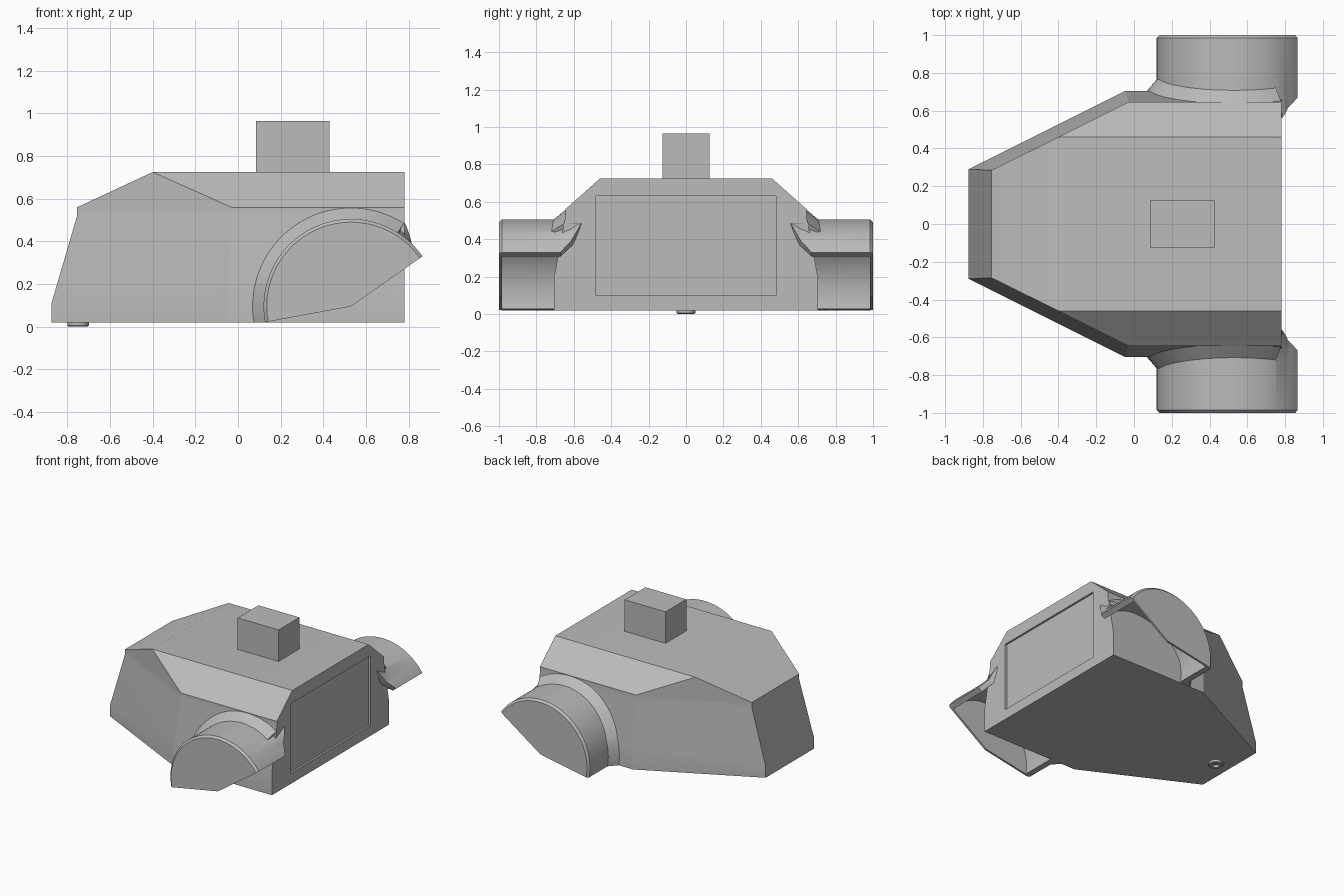
import bpy, bmesh, math

cube = bpy.data.objects.get("Cube")
if cube:
    bpy.data.objects.remove(cube, do_unlink=True)

grey = bpy.data.materials.new("plain grey")
grey.use_nodes = True
grey.diffuse_color = (0.5, 0.5, 0.5, 1)
grey.node_tree.nodes["Principled BSDF"].inputs["Base Color"].default_value = (0.5, 0.5, 0.5, 1)


def finish(name, bm, smooth=True):
    bmesh.ops.remove_doubles(bm, verts=bm.verts, dist=0.0005)
    bmesh.ops.recalc_face_normals(bm, faces=bm.faces)
    mesh = bpy.data.meshes.new(name)
    bm.to_mesh(mesh)
    bm.free()
    mesh.materials.append(grey)
    ob = bpy.data.objects.new(name, mesh)
    bpy.context.collection.objects.link(ob)
    if smooth:
        bpy.ops.object.select_all(action='DESELECT')
        bpy.context.view_layer.objects.active = ob
        ob.select_set(True)
        bpy.ops.object.shade_smooth_by_angle(angle=math.radians(25))
    return ob


def box(name, low, high):
    bm = bmesh.new()
    bmesh.ops.create_cube(bm, size=1)
    for v in bm.verts:
        v.co = [(a + b) / 2 + c * (b - a) for a, b, c in zip(low, high, v.co)]
    return finish(name, bm, False)


def bridge(bm, a, b):
    n = len(a)
    for i in range(n):
        j = (i + 1) % n
        bm.faces.new((a[i], a[j], b[j], b[i]))


# Body shell: stacked outlines of nose, shoulder and back corners
bm = bmesh.new()
lower = ((-0.875, 0.29), (-0.045, 0.705), (0.78, 0.705))
upper = ((-0.755, 0.285), (-0.03, 0.645), (0.78, 0.645))
levels = ((lower, (0.02, 0.02, 0.02)), (lower, (0.11, 0.2, 0.2)),
          (upper, (0.52, 0.52, 0.52)), (upper, (0.56, 0.56, 0.56)))
rings = []
for plan, heights in levels:
    half = [(x, y, z) for (x, y), z in zip(plan, heights)]
    mirrored = [(x, -y, z) for x, y, z in reversed(half)]
    rings.append([bm.verts.new(p) for p in half + mirrored])
for a, b in zip(rings, rings[1:]):
    bridge(bm, a, b)
bm.faces.new(rings[0])
n1, s1, b1, b2, s2, n2 = rings[-1]
r1, t1, t2, r2 = [bm.verts.new((x, y, 0.725)) for x, y in
                  ((-0.40, 0.46), (0.78, 0.46), (0.78, -0.46), (-0.40, -0.46))]
for face in ((n1, s1, r1), (n2, s2, r2), (s1, b1, t1, r1), (s2, b2, t2, r2),
             (n1, r1, r2, n2), (r1, t1, t2, r2), (b1, b2, t2, t1)):
    bm.faces.new(face)
body = finish("body_shell", bm, False)

# Shallow rectangular recess in the end wall
cutter = box("recess_cutter", (0.765, -0.48, 0.10), (0.9, 0.48, 0.63))
cutter.hide_render = True
mod = body.modifiers.new("recess", 'BOOLEAN')
mod.operation = 'DIFFERENCE'
mod.solver = 'EXACT'
mod.object = cutter
bpy.context.view_layer.objects.active = body
body.select_set(True)
bpy.ops.object.modifier_apply(modifier=mod.name)
bpy.data.objects.remove(cutter, do_unlink=True)
bpy.ops.object.select_all(action='DESELECT')
bpy.context.view_layer.objects.active = body
body.select_set(True)
bpy.ops.object.shade_smooth_by_angle(angle=math.radians(25))

# Raised block on the deck
box("top_block", (0.085, -0.125, 0.72), (0.43, 0.125, 0.965))

# Wheel covers: hollow sector with a bevelled cap and a flared root
CX, CZ = 0.53, 0.095
START, SPLIT, END = 35, 57, 190


def wall(z):
    t = min(max((z - 0.2) / 0.32, 0), 1)
    return 0.705 - 0.06 * t


def cover_section(deg):
    a = math.radians(deg)
    flare = 0.465
    root = wall(CZ + flare * math.sin(a)) - 0.004
    neck = wall(CZ + 0.41 * math.sin(a)) + 0.06
    inner = root - 0.01
    if deg <= SPLIT:
        t = (SPLIT - deg) / (SPLIT - START)
        flare -= 0.055 * min(1, 2 * t)
        root = inner = 0.56 + 0.11 * t
        neck = 0.70 + 0.01 * t
    profile = ((flare, root), (0.41, neck), (0.41, 0.985), (0.395, 1.0), (0, 1.0),
               (0, 0.985), (0.37, 0.985), (0.37, inner))
    return [(CX + r * math.cos(a), y, max(0.02, CZ + r * math.sin(a))) for r, y in profile]


angles = [START + (SPLIT - START) * i / 8 for i in range(9)]
angles += [SPLIT + 0.5 + (END - SPLIT) * i / 44 for i in range(45)]
for name, side in (("front_wheel_cover", -1), ("back_wheel_cover", 1)):
    bm = bmesh.new()
    sections = [[bm.verts.new((x, side * y, z)) for x, y, z in cover_section(d)] for d in angles]
    for a, b in zip(sections, sections[1:]):
        bridge(bm, a, b)
    bm.faces.new(sections[0])
    bm.faces.new(sections[-1])
    finish(name, bm)

# Small ring foot under the nose
bm = bmesh.new()
loops = [[bm.verts.new((-0.75 + r * math.cos(i * math.tau / 32), r * math.sin(i * math.tau / 32), z))
          for i in range(32)] for r, z in ((0.05, 0.025), (0.05, 0.005), (0.045, 0), (0.025, 0), (0.02, 0.015))]
for a, b in zip(loops, loops[1:]):
    bridge(bm, a, b)
bm.faces.new(loops[0])
bm.faces.new(loops[-1])
finish("nose_foot", bm)
